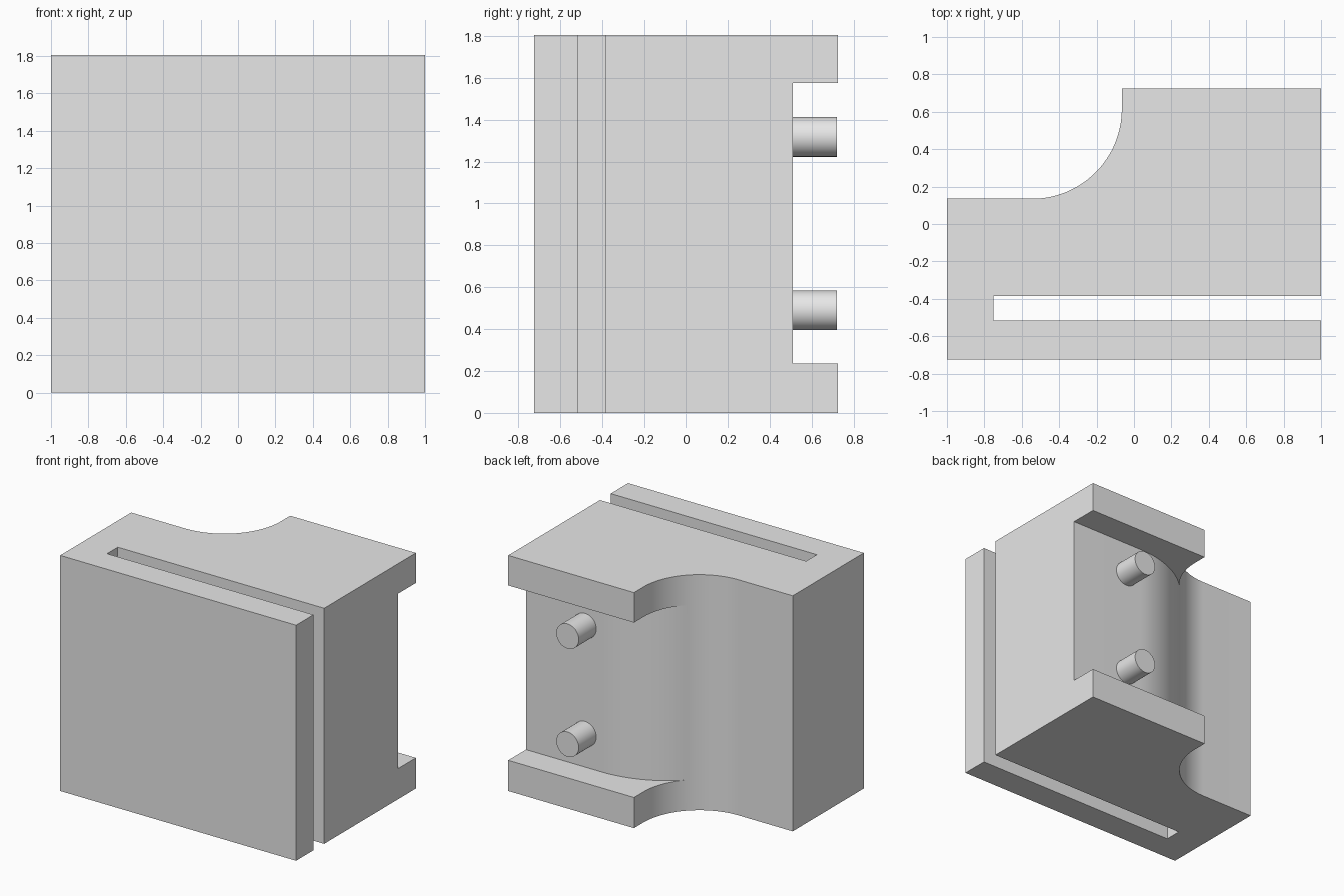
import bpy, bmesh
from math import sin, cos, pi
from mathutils import Matrix, Vector

cube = bpy.data.objects.get("Cube")
if cube:
    bpy.data.objects.remove(cube, do_unlink=True)

HEIGHT, DEPTH = 1.805, 0.725
WALL_Y = 0.51                  # back wall of the recess
COVE = Vector((-0.545, 0.615))  # centre of the concave corner
COVE_R = 0.48
STEPS = 32

grey = bpy.data.materials.new("light_grey")
grey.use_nodes = True
colour = (0.8, 0.8, 0.8, 1)
grey.diffuse_color = colour
grey.node_tree.nodes["Principled BSDF"].inputs["Base Color"].default_value = colour


def finish(name, bm):
    bmesh.ops.recalc_face_normals(bm, faces=bm.faces)
    mesh = bpy.data.meshes.new(name)
    bm.to_mesh(mesh)
    bm.free()
    mesh.materials.append(grey)
    obj = bpy.data.objects.new(name, mesh)
    bpy.context.collection.objects.link(obj)
    return obj


def prism(name, outline, z0, z1):
    bm = bmesh.new()
    face = bm.faces.new([bm.verts.new((x, y, z0)) for x, y in outline])
    new = bmesh.ops.extrude_face_region(bm, geom=[face])["geom"]
    top = [v for v in new if isinstance(v, bmesh.types.BMVert)]
    bmesh.ops.translate(bm, verts=top, vec=(0, 0, z1 - z0))
    return finish(name, bm)


def select_only(obj):
    bpy.ops.object.select_all(action='DESELECT')
    obj.select_set(True)
    bpy.context.view_layer.objects.active = obj


def smooth(obj):
    select_only(obj)
    bpy.ops.object.shade_smooth_by_angle(angle=pi / 6)


def cove_point(i):
    a = i / STEPS * pi / 2
    return COVE + COVE_R * Vector((sin(a), -cos(a)))


# Body: plan outline with the cove corner and the long slot open on the left
cove = [cove_point(i) for i in range(STEPS + 1)]
outline = [(-1, -DEPTH), (1, -DEPTH), (1, -0.515), (-0.75, -0.515),
           (-0.75, -0.385), (1, -0.385), (1, DEPTH), (cove[-1].x, DEPTH)]
outline += cove[::-1] + [(-1, cove[0].y)]
body = prism("slotted_body", outline, 0, HEIGHT)

# Recess between the two ledges: rounded wall running tangent into the cove
tip = cove_point(STEPS // 2)
round_r = (WALL_Y - tip.y) / (1 - cos(pi / 4))
start_x = tip.x + round_r * sin(pi / 4)
cut = [(1.2, 1), (1.2, WALL_Y)]
for i in range(STEPS // 2):
    a = i / STEPS * pi / 2
    cut.append((start_x - round_r * sin(a), WALL_Y - round_r * (1 - cos(a))))
cut += [tip, (-0.4, 1)]
cutter = prism("recess_cutter", cut, 0.235, 1.575)
cutter.hide_render = True

mod = body.modifiers.new("recess", 'BOOLEAN')
mod.operation = 'DIFFERENCE'
mod.solver = 'EXACT'
mod.object = cutter
select_only(body)
bpy.ops.object.modifier_apply(modifier=mod.name)
bpy.data.objects.remove(cutter, do_unlink=True)
smooth(body)

# Two round pins standing out of the recess wall
for name, z in (("lower_pin", 0.49), ("upper_pin", 1.318)):
    bm = bmesh.new()
    y0, y1 = WALL_Y - 0.01, DEPTH - 0.003
    bmesh.ops.create_cone(bm, cap_ends=True, segments=40, radius1=0.095,
                          radius2=0.095, depth=y1 - y0,
                          matrix=Matrix.Translation((0.5, (y0 + y1) / 2, z))
                          @ Matrix.Rotation(pi / 2, 4, 'X'))
    smooth(finish(name, bm))
